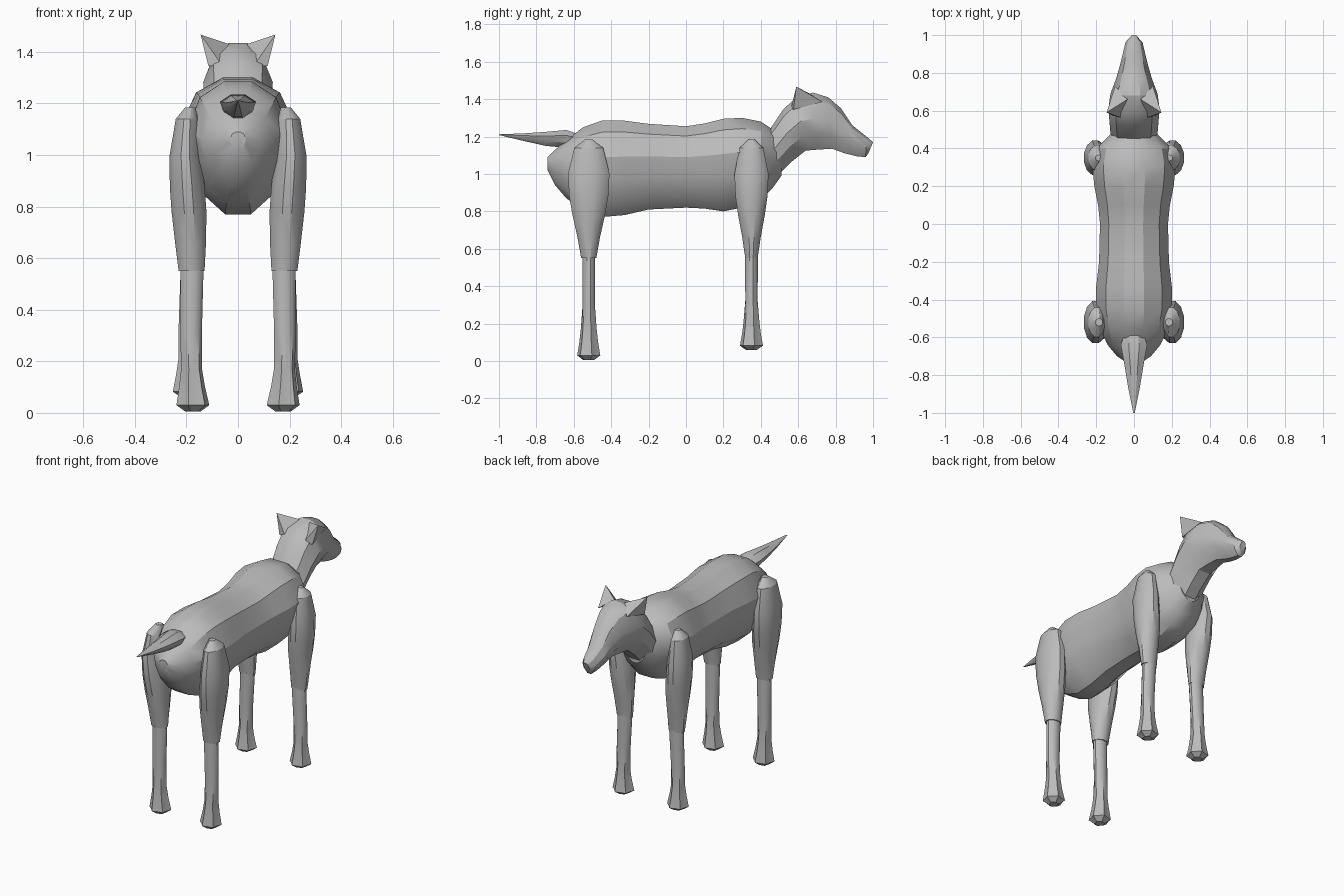
import bpy, bmesh, math
from mathutils import Vector

cube = bpy.data.objects.get("Cube")
if cube:
    bpy.data.objects.remove(cube, do_unlink=True)

grey = bpy.data.materials.new("plain_grey")
grey.use_nodes = True
colour = (0.5, 0.5, 0.5, 1)
grey.diffuse_color = colour
grey.node_tree.nodes["Principled BSDF"].inputs["Base Color"].default_value = colour


def finish(name, bm, angle=30):
    bmesh.ops.recalc_face_normals(bm, faces=bm.faces)
    mesh = bpy.data.meshes.new(name)
    bm.to_mesh(mesh)
    bm.free()
    mesh.materials.append(grey)
    obj = bpy.data.objects.new(name, mesh)
    bpy.context.collection.objects.link(obj)
    bpy.ops.object.select_all(action='DESELECT')
    obj.select_set(True)
    bpy.context.view_layer.objects.active = obj
    bpy.ops.object.shade_smooth_by_angle(angle=math.radians(angle))
    return obj


def loft(name, rings, angle=30):
    """Skin a list of equal-sized point rings and cap both ends."""
    bm = bmesh.new()
    loops = [[bm.verts.new(p) for p in ring] for ring in rings]
    for a, b in zip(loops, loops[1:]):
        for i in range(len(a)):
            j = (i + 1) % len(a)
            bm.faces.new((a[i], a[j], b[j], b[i]))
    bm.faces.new(loops[0])
    bm.faces.new(loops[-1])
    return finish(name, bm, angle)


def section(half, top, bottom, width):
    """Mirrored ring between a top and a bottom (y, z) point.
    half lists (width share, height share) from top to bottom."""
    top, bottom = Vector((0, *top)), Vector((0, *bottom))
    side = [bottom.lerp(top, h) + Vector((w * width, 0, 0)) for w, h in half]
    return side + [Vector((-p.x, p.y, p.z)) for p in reversed(side)]


# Torso: y, top z, bottom z, half width
torso_half = [(.27, 1), (.74, .88), (1, .62), (.9, .38), (.65, .14), (.25, 0)]
torso = [
    (-.74, 1.09, 1.02, .03), (-.70, 1.13, .94, .09), (-.64, 1.18, .87, .14),
    (-.55, 1.25, .81, .18), (-.45, 1.285, .77, .20), (-.33, 1.285, .78, .20),
    (-.2, 1.268, .81, .185), (0, 1.255, .82, .18), (.1, 1.27, .815, .19),
    (.2, 1.295, .80, .21), (.3, 1.30, .82, .22), (.4, 1.28, .86, .20),
    (.46, 1.24, .92, .14), (.51, 1.20, .99, .09)]
loft("torso", [section(torso_half, (y, t), (y, b), w) for y, t, b, w in torso])

# Neck and head: top y, top z, bottom y, bottom z, half width
head_half = [(.27, 1), (.72, .88), (1, .55), (.85, .28), (.3, 0)]
head = [
    (.42, 1.20, .42, .95, .11), (.47, 1.27, .50, 1.0, .125),
    (.52, 1.345, .57, 1.07, .13), (.59, 1.41, .64, 1.125, .135),
    (.68, 1.435, .70, 1.13, .125), (.76, 1.41, .78, 1.135, .095),
    (.83, 1.35, .85, 1.11, .075), (.89, 1.26, .91, 1.095, .06),
    (.965, 1.20, .96, 1.09, .045), (1.0, 1.17, .975, 1.11, .02)]
loft("head", [section(head_half, (a, b), (c, d), w) for a, b, c, d, w in head])

# Tail
tail = [
    (-.58, 1.215, 1.14, .05), (-.64, 1.235, 1.14, .07), (-.75, 1.225, 1.15, .05),
    (-.87, 1.217, 1.177, .03), (-1, 1.212, 1.208, .004)]
tail_half = [(.4, 1), (1, .7), (.8, .3), (.3, 0)]
loft("tail", [section(tail_half, (y, t), (y, b), w) for y, t, b, w in tail])


def leg_ring(z, x, y, rx, ry, toes=0):
    """Twelve-sided ring; toes pulls alternate corners in."""
    ring = []
    for i in range(12):
        a = math.tau * (i + .5) / 12
        r = 1 - toes * (i % 2)
        ring.append((x + rx * r * math.cos(a), y + ry * r * math.sin(a), z))
    return ring


# Legs: z, centre x, radius x, radius y, as drawn for a hind leg
thigh = [
    (1.185, .185, .02, .02), (1.14, .198, .045, .08), (1.0, .205, .062, .115),
    (.88, .197, .07, .108), (.78, .19, .07, .09), (.66, .184, .062, .062),
    (.55, .18, .052, .042)]
shin = [
    (.56, .178, .046, .036), (.30, .182, .043, .034), (.17, .18, .042, .044),
    (.10, .178, .052, .052), (.03, .175, .066, .064), (.005, .175, .03, .03)]

for pair, y, lift, slim, out in (("hind", -.52, 0, 1, 0), ("front", .35, .055, .82, .015)):
    for side, s in (("left", 1), ("right", -1)):
        rings = [leg_ring(z, s * x, y, rx, ry * slim) for z, x, rx, ry in thigh]
        loft(f"{pair}_{side}_thigh", rings)
        rings = [leg_ring(z + lift * (1 - z / .56), s * (x + out * (1 - z / .56)), y, rx, ry,
                          .18 if z < .2 else 0) for z, x, rx, ry in shin]
        loft(f"{pair}_{side}_shin", rings)

# Ears
for side, s in (("left", 1), ("right", -1)):
    bm = bmesh.new()
    tip, inner, back, front, outer = [
        bm.verts.new((s * x, y, z)) for x, y, z in (
            (.145, .59, 1.467), (.035, .66, 1.43), (.06, .56, 1.345),
            (.10, .73, 1.385), (.115, .575, 1.345))]
    base = [inner, back, outer, front]
    for i in range(4):
        bm.faces.new((base[i], base[(i + 1) % 4], tip))
    bm.faces.new(base)
    finish(f"{side}_ear", bm, 10)
